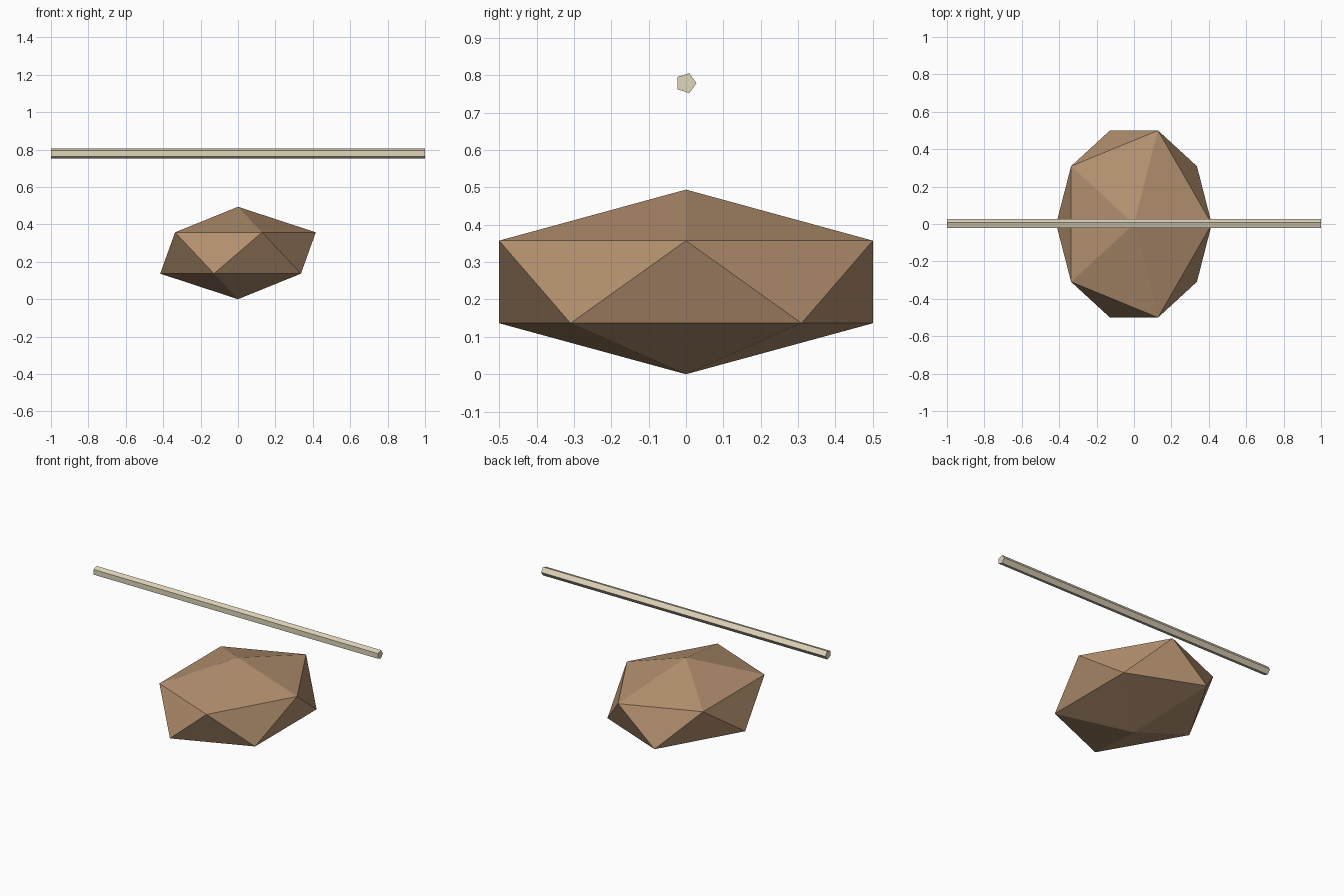
import bpy
from math import radians

if "Cube" in bpy.data.objects:
    bpy.data.objects.remove(bpy.data.objects["Cube"])


def finish(name, color):
    obj = bpy.context.object
    obj.name = name
    bpy.ops.object.transform_apply(location=False, rotation=True, scale=True)
    mat = bpy.data.materials.new(name + "_material")
    mat.diffuse_color = (*color, 1)
    mat.use_nodes = True
    mat.node_tree.nodes["Principled BSDF"].inputs["Base Color"].default_value = mat.diffuse_color
    obj.data.materials.append(mat)
    return obj


# Faceted body: a squashed icosahedron resting on its lower point
bpy.ops.mesh.primitive_ico_sphere_add(subdivisions=1, radius=1, location=(0, 0, 0.247))
bpy.context.object.scale = (0.465, 0.588, 0.247)
finish("body", (0.45, 0.28, 0.16))

# Five-sided rod floating above, running left to right
bpy.ops.mesh.primitive_cylinder_add(vertices=5, radius=0.028, depth=2,
                                    location=(0, 0, 0.779), rotation=(0, radians(90), 0))
finish("rod", (0.75, 0.67, 0.5))
